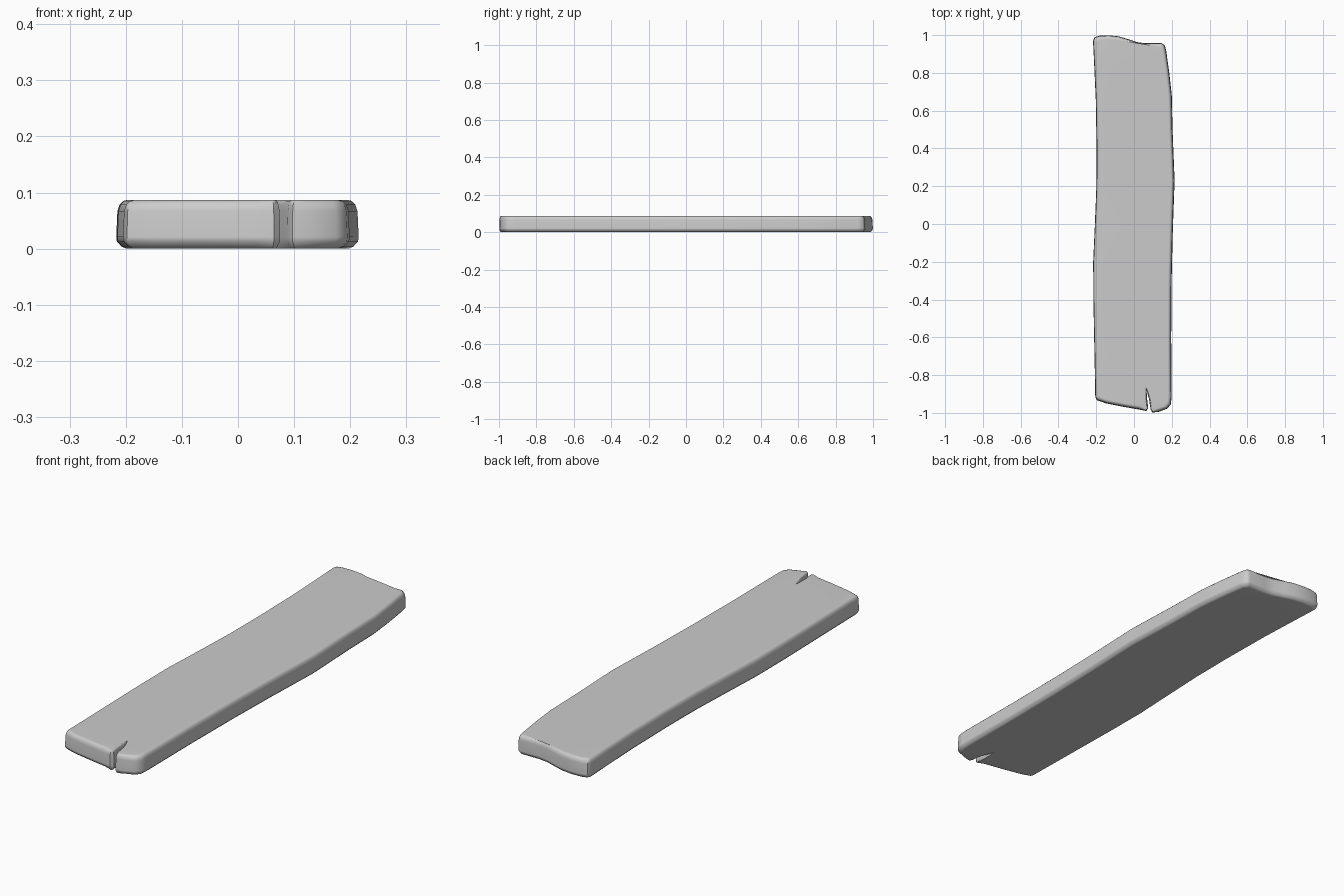
import bpy, bmesh, math
from mathutils import Vector

if "Cube" in bpy.data.objects:
    bpy.data.objects.remove(bpy.data.objects["Cube"])

# Plank outline, counter-clockwise seen from above, with the split in the front end
outline = [
    (-0.205, -0.915), (-0.198, -0.932), (-0.15, -0.949), (-0.06, -0.967),
    (0.03, -0.983), (0.064, -0.990), (0.075, -0.978),
    (0.070, -0.93), (0.066, -0.878), (0.079, -0.925),
    (0.088, -0.98), (0.097, -0.998), (0.13, -0.995), (0.175, -0.978), (0.195, -0.955),
    (0.199, -0.92), (0.197, -0.6), (0.199, -0.3), (0.205, -0.05), (0.215, 0.23),
    (0.204, 0.5), (0.200, 0.68), (0.187, 0.80), (0.170, 0.92), (0.163, 0.945),
    (0.145, 0.958), (0.06, 0.957), (0.015, 0.963), (-0.03, 0.978),
    (-0.08, 0.993), (-0.13, 0.999), (-0.18, 0.997), (-0.208, 0.989), (-0.217, 0.97),
    (-0.211, 0.85), (-0.202, 0.65), (-0.198, 0.4), (-0.199, 0.2),
    (-0.207, 0.0), (-0.216, -0.2), (-0.215, -0.4), (-0.209, -0.7)]
pts = [Vector(p) for p in outline]


def inset(d):
    """Move every outline point inward by d, with a limited mitre."""
    out = []
    for i, p in enumerate(pts):
        a = (p - pts[i - 1]).normalized()
        b = (pts[(i + 1) % len(pts)] - p).normalized()
        na, nb = Vector((-a.y, a.x)), Vector((-b.y, b.x))
        n = na + nb
        n = n.normalized() if n.length > 1e-4 else -a
        k = min(1 / max(n.dot(na), 0.6), 1.5)
        if 5 <= i <= 11:
            k *= 0.45  # gentler chamfer inside the split
        out.append(p + n * d * k)
    return out


# Rounded edge: height and inset of each ring
profile = [(0.001, 0.018), (0.005, 0.009), (0.014, 0.001), (0.022, 0.0),
           (0.068, 0.002), (0.080, 0.006), (0.086, 0.012), (0.088, 0.020)]

bm = bmesh.new()
rings = [[bm.verts.new((p.x, p.y, z)) for p in inset(d)] for z, d in profile]
n = len(pts)
for lo, hi in zip(rings, rings[1:]):
    for i in range(n):
        j = (i + 1) % n
        bm.faces.new((lo[i], lo[j], hi[j], hi[i]))
bm.faces.new(rings[-1])
bm.faces.new(rings[0][::-1])
for v in bm.verts:
    v.co.z -= 0.001
bmesh.ops.triangulate(bm, faces=[f for f in bm.faces if len(f.verts) > 4])

mesh = bpy.data.meshes.new("wooden_plank")
bm.to_mesh(mesh)
bm.free()
plank = bpy.data.objects.new("wooden_plank", mesh)
bpy.context.collection.objects.link(plank)
bpy.context.view_layer.objects.active = plank
plank.select_set(True)
bpy.ops.object.shade_smooth_by_angle(angle=math.radians(40))
weighted = plank.modifiers.new("weighted_normals", 'WEIGHTED_NORMAL')
weighted.keep_sharp = True
